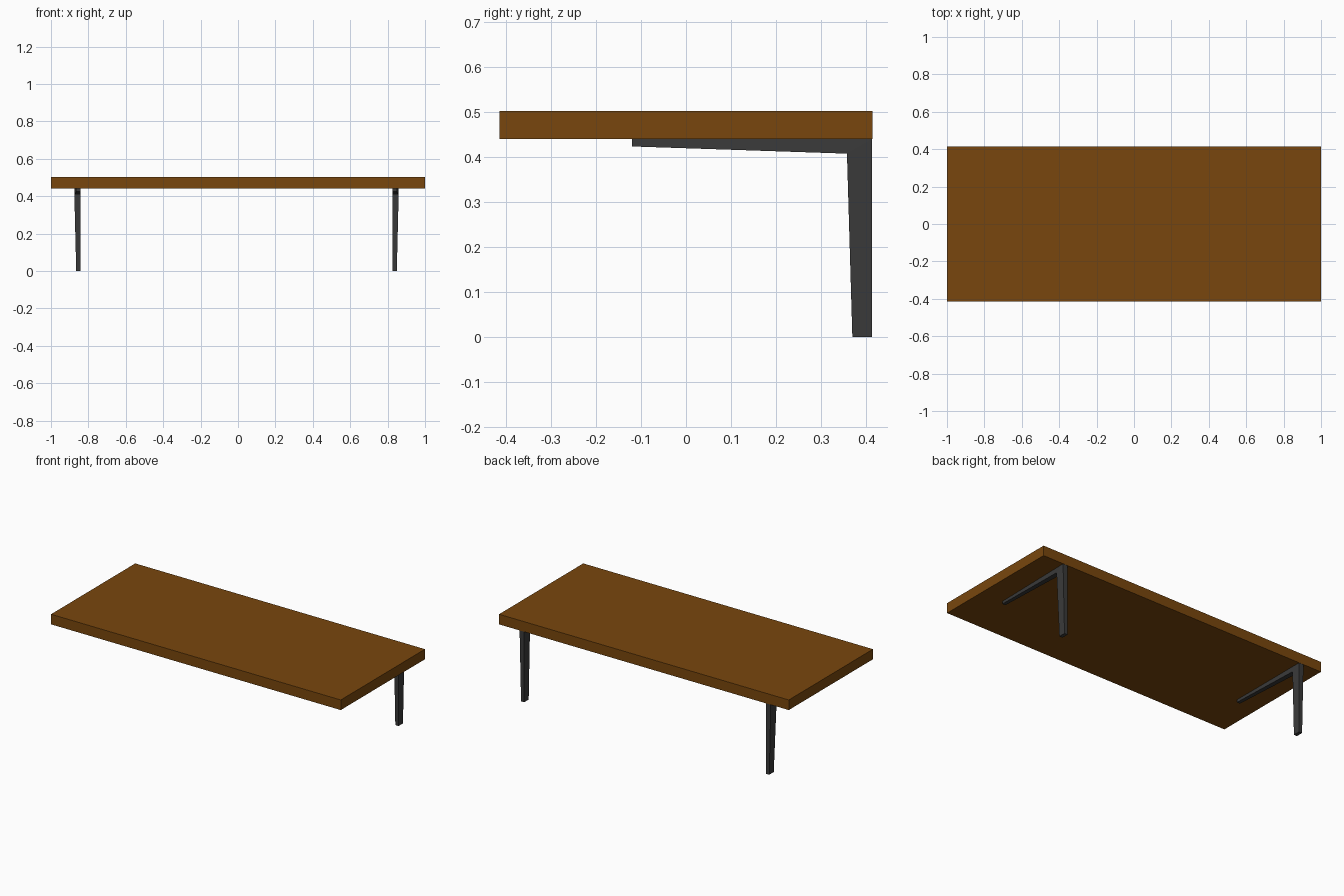
import bpy, bmesh

if "Cube" in bpy.data.objects:
    bpy.data.objects.remove(bpy.data.objects["Cube"])

def material(name, rgb):
    m = bpy.data.materials.new(name)
    m.diffuse_color = (*rgb, 1)
    m.use_nodes = True
    m.node_tree.nodes["Principled BSDF"].inputs["Base Color"].default_value = m.diffuse_color
    return m

wood = material("brown wood", (0.19, 0.062, 0.004))
metal = material("dark grey metal", (0.042, 0.042, 0.042))

def add_object(name, bm, mat):
    bmesh.ops.recalc_face_normals(bm, faces=bm.faces[:])
    me = bpy.data.meshes.new(name)
    bm.to_mesh(me)
    bm.free()
    me.materials.append(mat)
    ob = bpy.data.objects.new(name, me)
    bpy.context.collection.objects.link(ob)

# Slab top
bm = bmesh.new()
bmesh.ops.create_cube(bm, size=1)
bmesh.ops.scale(bm, vec=(2, 0.83, 0.063), verts=bm.verts)
bmesh.ops.translate(bm, vec=(0, 0, 0.4715), verts=bm.verts)
add_object("shelf_top", bm, wood)

# L-shaped bracket profile: (y, z, thickness in x), thickest at the corner
PROFILE = [
    (0.414, 0.0, 0.022), (0.414, 0.44, 0.032),      # back of leg
    (-0.12, 0.44, 0.022), (-0.12, 0.424, 0.022),    # arm tip
    (0.358, 0.408, 0.032), (0.37, 0.0, 0.022),      # inner corner, foot
]

def bracket(name, inner_x, side):
    bm = bmesh.new()
    a = [bm.verts.new((inner_x, y, z)) for y, z, t in PROFILE]
    b = [bm.verts.new((inner_x + side * t, y, z)) for y, z, t in PROFILE]
    for ring in (a, b):
        bm.faces.new([ring[i] for i in (0, 1, 4, 5)])   # leg side
        bm.faces.new([ring[i] for i in (1, 2, 3, 4)])   # arm side
    for i in range(6):
        j = (i + 1) % 6
        bm.faces.new((a[i], a[j], b[j], b[i]))
    add_object(name, bm, metal)

bracket("left_bracket_leg", -0.843, -1)
bracket("right_bracket_leg", 0.827, 1)
